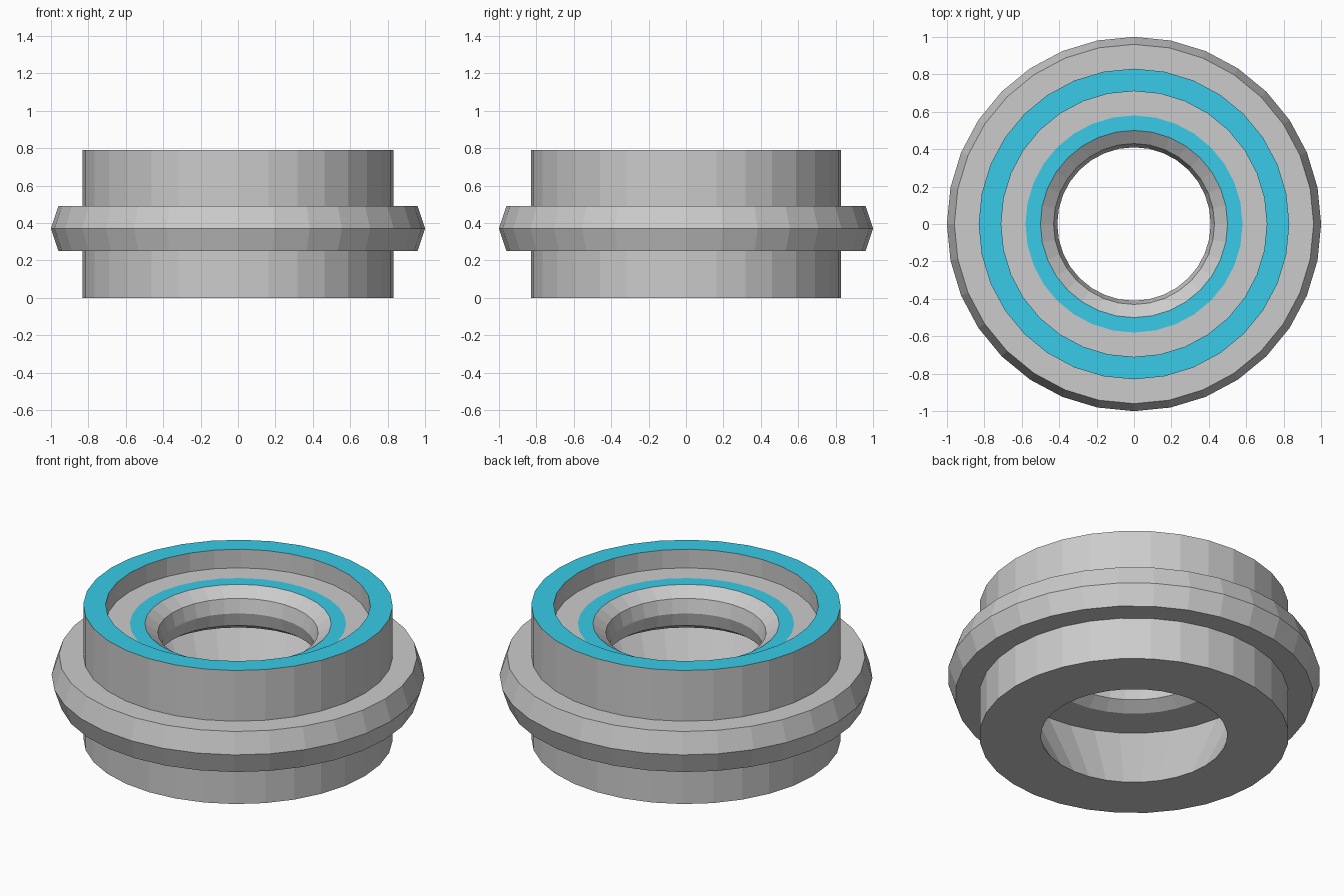
import bpy
import bmesh
from math import cos, sin, pi

if "Cube" in bpy.data.objects:
    bpy.data.objects.remove(bpy.data.objects["Cube"])

SIDES = 32

# Closed cross-section (radius, height); True = the band to the next point is blue
PROFILE = [
    # outer wall with bevelled flange
    (0.83, 0.00, False), (0.83, 0.25, False), (0.96, 0.25, False),
    (1.00, 0.37, False), (0.96, 0.49, False), (0.83, 0.49, False),
    # top rim and recess
    (0.83, 0.79, True), (0.71, 0.79, False), (0.71, 0.68, False),
    (0.58, 0.68, True),
    # rounded throat
    (0.50, 0.68, False), (0.43, 0.63, False), (0.41, 0.55, False),
    (0.43, 0.47, False), (0.50, 0.425, False),
    # underside ledge and flared lower bore
    (0.71, 0.425, False), (0.50, 0.00, False),
]


def material(name, color):
    mat = bpy.data.materials.new(name)
    mat.diffuse_color = color
    mat.use_nodes = True
    mat.node_tree.nodes["Principled BSDF"].inputs["Base Color"].default_value = mat.diffuse_color
    return mat


def lathe(name, profile, mats):
    bm = bmesh.new()
    rings = [[bm.verts.new((r * cos(2 * pi * i / SIDES), r * sin(2 * pi * i / SIDES), z))
              for i in range(SIDES)] for r, z, _ in profile]
    for k, (_, _, blue) in enumerate(profile):
        a, b = rings[k], rings[(k + 1) % len(rings)]
        for i in range(SIDES):
            j = (i + 1) % SIDES
            face = bm.faces.new((a[i], a[j], b[j], b[i]))
            face.material_index = int(blue)
    bmesh.ops.recalc_face_normals(bm, faces=bm.faces)
    mesh = bpy.data.meshes.new(name)
    bm.to_mesh(mesh)
    bm.free()
    for mat in mats:
        mesh.materials.append(mat)
    obj = bpy.data.objects.new(name, mesh)
    bpy.context.collection.objects.link(obj)
    return obj


# Flanged ring with blue bands on the rim and around the throat
lathe("flanged_ring", PROFILE, [
    material("grey", (0.8, 0.8, 0.8, 1)),
    material("blue", (0.04, 0.6, 0.8, 1)),
])
